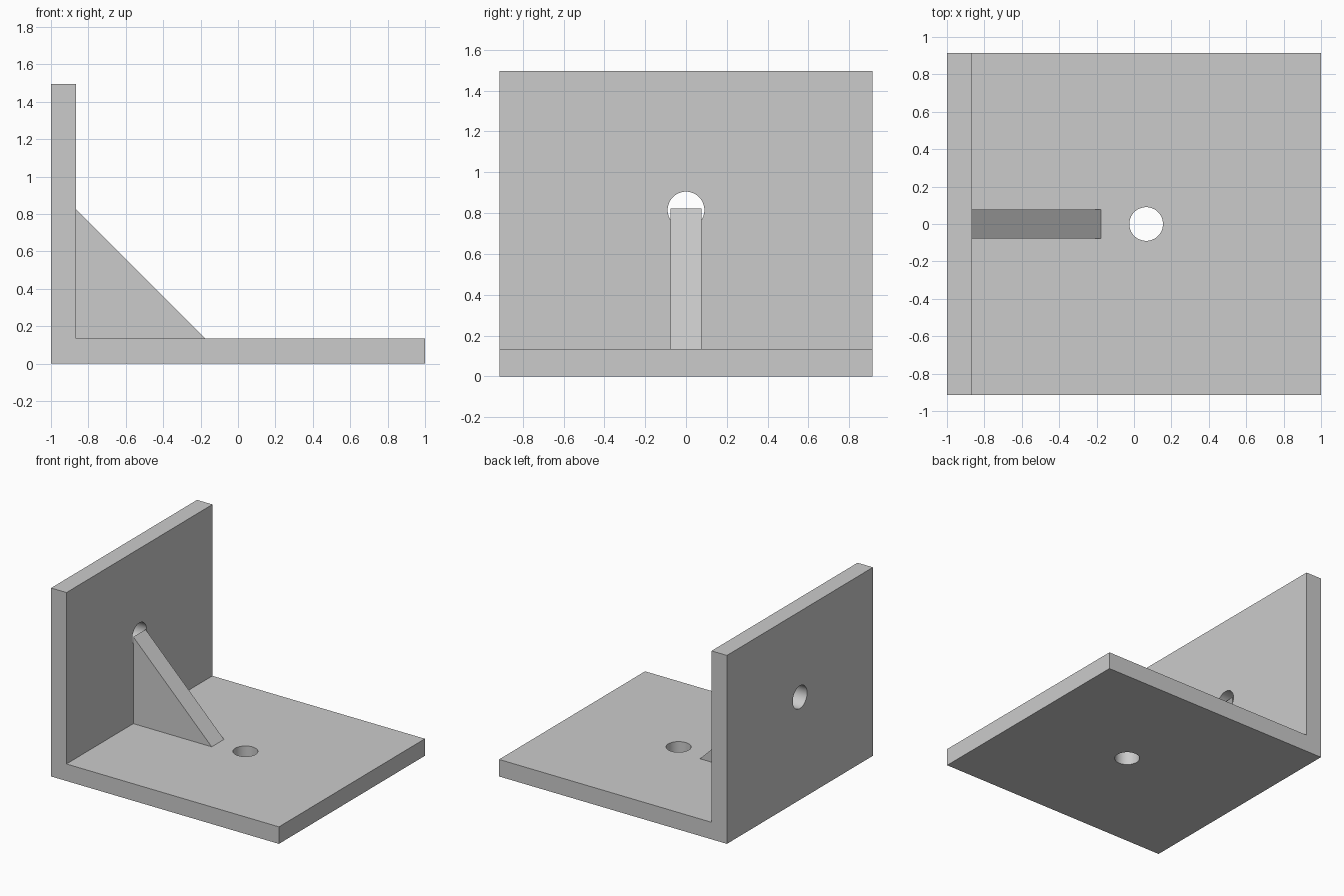
import bpy
import bmesh
from math import pi
from mathutils import Matrix, Vector

cube = bpy.data.objects.get("Cube")
if cube:
    bpy.data.objects.remove(cube, do_unlink=True)

HALF_DEPTH = 0.915
THICK = 0.135
HEIGHT = 1.495
RIB_LEG = 0.688
RIB_HALF = 0.077
HOLE_R = 0.09
INNER_X = -1 + THICK

grey = bpy.data.materials.new("plain grey")
grey.use_nodes = True
colour = (0.6, 0.6, 0.6, 1)
grey.diffuse_color = colour
grey.node_tree.nodes["Principled BSDF"].inputs["Base Color"].default_value = colour


def add_object(name, bm):
    bmesh.ops.recalc_face_normals(bm, faces=bm.faces)
    mesh = bpy.data.meshes.new(name)
    bm.to_mesh(mesh)
    bm.free()
    mesh.materials.append(grey)
    obj = bpy.data.objects.new(name, mesh)
    bpy.context.collection.objects.link(obj)
    return obj


def extrude_profile(name, points, half_depth):
    """Extrude an x-z outline along y, centred on y = 0."""
    bm = bmesh.new()
    face = bm.faces.new([bm.verts.new((x, -half_depth, z)) for x, z in points])
    moved = bmesh.ops.extrude_face_region(bm, geom=[face])["geom"]
    verts = [g for g in moved if isinstance(g, bmesh.types.BMVert)]
    bmesh.ops.translate(bm, verts=verts, vec=(0, 2 * half_depth, 0))
    return add_object(name, bm)


def drill(target, name, centre, rotation):
    """Cut a round hole through the target."""
    bm = bmesh.new()
    bmesh.ops.create_cone(bm, cap_ends=True, segments=64, radius1=HOLE_R,
                          radius2=HOLE_R, depth=THICK * 2,
                          matrix=Matrix.Translation(Vector(centre)) @ rotation)
    cutter = add_object(name, bm)
    cutter.hide_render = True
    cut = target.modifiers.new(name, "BOOLEAN")
    cut.operation = "DIFFERENCE"
    cut.solver = "EXACT"
    cut.object = cutter
    bpy.context.view_layer.objects.active = target
    bpy.ops.object.modifier_apply(modifier=cut.name)
    bpy.data.objects.remove(cutter, do_unlink=True)


# L-shaped bracket with a hole in each plate
bracket = extrude_profile("angle_bracket", [
    (-1, 0), (1, 0), (1, THICK), (INNER_X, THICK),
    (INNER_X, HEIGHT), (-1, HEIGHT)], HALF_DEPTH)
drill(bracket, "base_hole", (0.065, 0, THICK / 2), Matrix.Identity(4))
drill(bracket, "wall_hole", (-1 + THICK / 2, 0, 0.815), Matrix.Rotation(pi / 2, 4, "Y"))

# Triangular rib bracing the inside corner
extrude_profile("gusset_rib", [
    (INNER_X, THICK), (INNER_X + RIB_LEG, THICK),
    (INNER_X, THICK + RIB_LEG)], RIB_HALF)

# Smooth hole walls, crisp plate edges
bpy.ops.object.select_all(action="DESELECT")
bracket.select_set(True)
bpy.context.view_layer.objects.active = bracket
bpy.ops.object.shade_smooth_by_angle()
